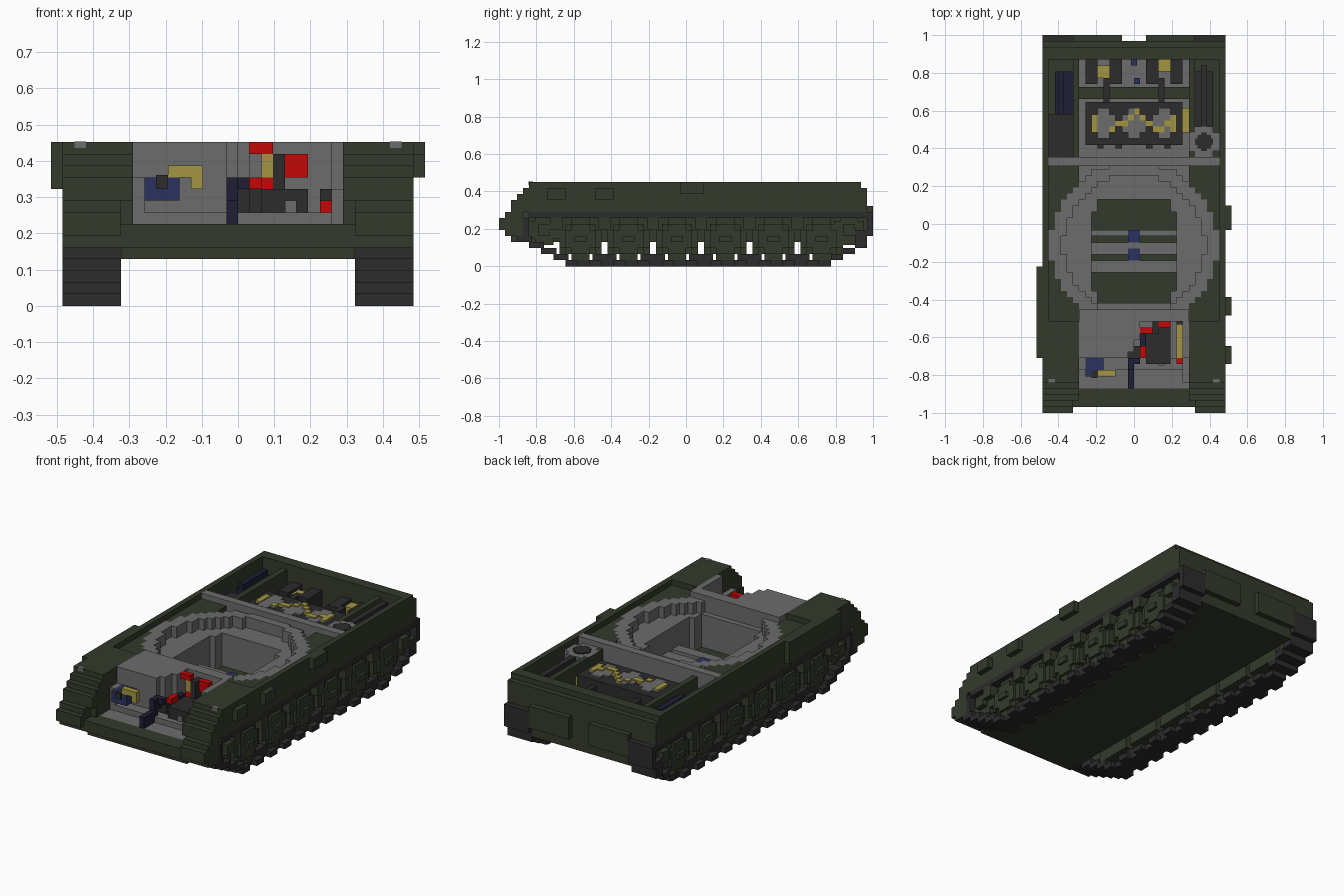
import bpy
import bmesh
from math import sqrt
from mathutils import Matrix, Vector

cube = bpy.data.objects.get("Cube")
if cube:
    bpy.data.objects.remove(cube)

U = 1 / 31  # one block


def material(name, r, g, b):
    m = bpy.data.materials.new(name)
    m.use_nodes = True
    m.diffuse_color = (r, g, b, 1)
    m.node_tree.nodes["Principled BSDF"].inputs["Base Color"].default_value = (r, g, b, 1)
    return m


GREEN = material("olive green", .033, .042, .024)
GREY = material("primer grey", .15, .15, .15)
DARK = material("dark steel", .025, .025, .025)
NAVY = material("dark navy", .013, .013, .036)
BLUE = material("blue", .024, .032, .117)
YELLOW = material("yellow", .36, .3, .055)
RED = material("red", .55, .002, .002)


def part(name, mat, boxes, mirror=False):
    """One object from block-unit boxes (x0, x1, y0, y1, z0, z1)."""
    bm = bmesh.new()
    for x0, x1, y0, y1, z0, z1 in boxes:
        for a, b in ([(x0, x1), (-x1, -x0)] if mirror else [(x0, x1)]):
            size = Matrix.Diagonal((U * (b - a), U * (y1 - y0), U * (z1 - z0), 1))
            mid = Vector((a + b, y0 + y1, z0 + z1)) * U / 2
            bmesh.ops.create_cube(bm, size=1, matrix=Matrix.Translation(mid) @ size)
    mesh = bpy.data.meshes.new(name)
    bm.to_mesh(mesh)
    bm.free()
    mesh.materials.append(mat)
    obj = bpy.data.objects.new(name, mesh)
    bpy.context.collection.objects.link(obj)


def half(r, d):
    return round(sqrt(max(r * r - d * d, 0)))


def wheel(y, z, r, x0, x1):
    """Blocky octagon lying in the side plane."""
    return [(x0, x1, y - r + i, y + r - i, z - r + k, z + r - k)
            for i, k in ((0, r - 1.5), (1, 1), (r - 1.5, 0))]


# Lower hull tub
part("hull_floor", GREEN, [(-10, 10, -28, 29, 4, 5)])
part("hull_side", GREEN, [(9, 10, -28, 29, 4, 9)], True)
part("nose_plate", GREEN, [(-10, 10, -30, -28, 5, 7), (-10, 10, -29, -27, 4, 6),
                           (-9, 9, -29, -27, 6, 7)])

# Stepped front fenders, one layer per block of height
fronts = [-30, -31, -31, -30, -29, -29, -28, -27, -26]
fender = []
for z, y in enumerate(fronts, 5):
    fender.append((9, 15, y, -16, z, z + 1) if z > 8 else (10, 15, y, -27, z, z + 1))
part("front_fender", GREEN, fender, True)
part("headlight", GREY, [(13, 14, -26.1, -25.4, 13.5, 14.05)], True)

# Sponsons, outer walls and stowage
part("sponson_floor", GREEN, [(10, 15, -16, 30, 9, 10)], True)
part("side_wall", GREEN, [(14, 15, -16, 29, 9, 14)], True)
part("side_stowage_right", GREEN, [(-16, -15, -22, -7, 10, 14)])
part("side_bracket_left", GREEN, [(15, 16, -23, -20, 11, 13), (15, 16, -15, -12, 11, 13),
                                  (15, 16, -1, 3, 12, 14)])

# Rear plates
part("rear_plate", GREEN, [(-15, 15, 27, 29, 9, 14), (-15, 15, 29, 30, 9, 13),
                           (-10, 10, 27, 30, 4, 9)])
part("rear_panel", GREEN, [(2, 10, 30, 31, 6, 10)], True)

# Stepped turret ring flush with the deck, and the ledge inside it
ring, ledge, deck = [], [], []
for y in range(-16, 10):
    d = y + 4
    outer, inner = half(13.7, d), half(11.6, d)
    if outer > inner:
        ring.append((inner, outer, y, y + 1, 9, 13))
    if inner > 9:
        ledge.append((9, inner, y, y + 1, 9, 11))
    if outer < 14:
        deck.append((max(outer, 9), 14, y, y + 1, 9, 13))
part("turret_ring", GREY, ring, True)
part("ring_ledge", GREY, ledge, True)
part("side_deck", GREEN, deck, True)

# Basket platform around the floor well
part("basket_platform", GREY, [(7, 10, -14, 10, 5, 11), (0, 7, 4, 10, 5, 11),
                               (0, 7, -15, -13, 5, 11), (6, 7, 2, 4, 5, 11),
                               (6, 7, -13, -11, 5, 11)], True)
part("floor_bars", GREY, [(-7, 7, y, y + w, 6, 7) for y, w in ((-2, 1), (-5, 2), (-8, 2))])
part("floor_fittings", BLUE, [(-1, 1, -3, -1, 6, 7.2), (-1, 1, -6, -4, 6, 7.2)])

# Driver's compartment
part("front_floor", GREY, [(-9, 9, -27, -14, 5, 7), (-9, 9, -24, -22, 7, 8)])
part("transmission_cover", GREY, [(-9, -1, -22, -14, 7, 14), (-1, 0, -21, -14, 7, 14),
                                  (0, 1, -19, -14, 7, 14), (-9, -8, -24, -22, 7, 11)])
part("driver_bulkhead", GREY, [(0, 9, -16, -14, 7, 14), (8, 9, -22, -16, 7, 14),
                               (8, 9, -26, -22, 7, 10)])
part("driver_seat", DARK, [(2, 6, -23, -18, 8, 10), (3, 4, -18, -16, 9, 13),
                           (-1, 1, -22, -20, 8, 10), (5, 8, -24, -23, 7, 8),
                           (1, 2, -20, -18, 8, 10), (4, 6, -18, -17, 8, 10),
                           (7, 8, -16.5, -16, 8, 10)])
part("seat_tool", GREY, [(4, 5, -23.2, -22, 8, 9)])
part("red_boxes", RED, [(4, 6, -17, -16, 11, 13), (1, 3, -18, -17, 13, 14),
                        (1, 2, -22, -20, 10, 11), (2, 3, -18, -17, 10, 11),
                        (7, 8, -23, -22, 8, 9)])
part("side_lever", YELLOW, [(7, 8, -22, -16.5, 8, 9)])
part("extinguisher", YELLOW, [(2, 3, -18, -17, 11, 13)])
part("steering_column", NAVY, [(-1, 0, -27, -23, 7, 9), (-1, 0, -24, -22, 9, 11),
                               (0, 1, -23, -22, 10, 11), (1, 2, -20, -18, 10, 10.5)])
part("control_box", BLUE, [(-8, -5, -25, -22, 9, 11)])
part("control_handle", YELLOW, [(-6, -3, -25, -24, 11, 12), (-4, -3, -25, -24, 10, 11)])
part("control_knob", DARK, [(-7, -6, -25.3, -24, 10, 11.2)])

# Bulkhead and engine bay
part("engine_bulkhead", GREY, [(-14, 14, 9.5, 11, 9, 14), (-10, 10, 9.5, 11, 5, 9)])
part("engine_floor", GREY, [(-9, 9, 11, 27, 5, 8)])
part("engine_divider", GREEN, [(9, 10, 11, 27, 9, 13)], True)
part("engine_block", DARK, [(-8, 8, 13, 20, 8, 12)])
part("engine_mounts", DARK, [(2, 3, 12.4, 13, 8, 11), (5, 6, 12.4, 13, 8, 11)], True)
part("cylinder_caps", GREY, [b for x in (-5, 0, 5) for b in
                             ((x - 1, x + 1, 14, 19, 12, 12.3),
                              (x - 2, x + 2, 15, 18, 12, 12.3))])
zigzag = [(x, x + 1, y, y + 1, 12, 12.5)
          for x, y in zip(range(-4, 6), (15, 16, 16, 17, 18, 17, 16, 15, 15, 16))]
part("ignition_leads", YELLOW, zigzag + [(-7, -6, 15, 18, 12, 12.5), (6, 7, 15, 18, 12, 12.5),
                                         (8, 9, 15, 19, 8, 11)])
part("exhaust_pipes", DARK, [(4, 5, 20, 24, 8, 11)], True)
part("rear_cross_beam", GREEN, [(-9, 9, 20.5, 22.5, 8, 9)])
part("gearbox", DARK, [(2, 4, 23, 27, 8, 11), (6, 8, 23, 27, 8, 11)], True)
part("gearbox_caps", YELLOW, [(-6, -4, 24, 26, 8, 10.5), (4, 6, 25, 27, 8, 10.5)])
part("gearbox_valves", BLUE, [(-.5, .5, 26, 27, 8, 9), (0, 1, 23, 24, 8, 9)])

# Side bays beside the engine
part("right_bay_battery", DARK, [(-14, -10, 11, 18, 10, 11)])
part("radiator", NAVY, [(-13, -10, 18, 25, 10, 12), (-12.5, -11.5, 18, 25, 12, 13)])
part("left_bay_ducts", DARK, [(10, 13, 16, 25, 10, 12), (11, 12, 16, 26, 12, 13)])
part("fan_housing", GREY, [(9, 14, 12, 15, 10, 13), (10, 13, 11, 16, 10, 13)])
part("fan_hub", DARK, [(10, 13, 13, 14, 13, 13.2), (11, 12, 12, 15, 13, 13.2),
                       (10.4, 12.6, 12.4, 14.6, 13, 13.2)])

# Tracks: top run, bottom run and stepped ends
track = [(10, 15, -26, 30, 8, 9), (11, 14, -20, 24, 0, 1),
         (10, 15, -27, -26, 5, 8), (10, 15, 30, 31, 5, 9), (10, 15, 28, 30, 4, 6)]
for k in range(1, 5):
    track.append((10, 15, -20 - 2 * k, -17.5 - 2 * k, k, k + 1))
for k in range(1, 4):
    track.append((10, 15, 22 + 2 * k, 24 + 2 * k, k, k + 1))
part("tracks", DARK, track, True)
part("track_pads", DARK, [(10, 15, y, y + 2, 0, 1) for y in range(-20, 24, 4)], True)
part("track_guides", DARK, [(11, 14, y - 2, y + 2, 1, 2)
                            for y in [8 * i - 13.5 for i in range(5)]], True)

# Road wheels, idlers and sprockets with raised hubs
wheels, hubs, mounts = [], [], []
for i in range(6):
    y = 8 * i - 17.5
    wheels += wheel(y, 4.5, 3.5, 12, 14)
    hubs += wheel(y, 4.5, 2.5, 14, 14.5) + [(14.5, 15, y - 1, y + 1, 4, 5)]
    mounts += [(10, 12, y - 3.5, y + 3.5, 2, 8), (12, 15, y - 5, y - 3, 6, 8)]
for y in (-23.5, 27):
    wheels += wheel(y, 6, 2.5, 11, 14)
    hubs.append((14, 15, y - 1, y + 1, 5, 7))
part("road_wheels", GREEN, wheels, True)
part("wheel_hubs", GREEN, hubs, True)
part("wheel_mounts", GREEN, mounts, True)
